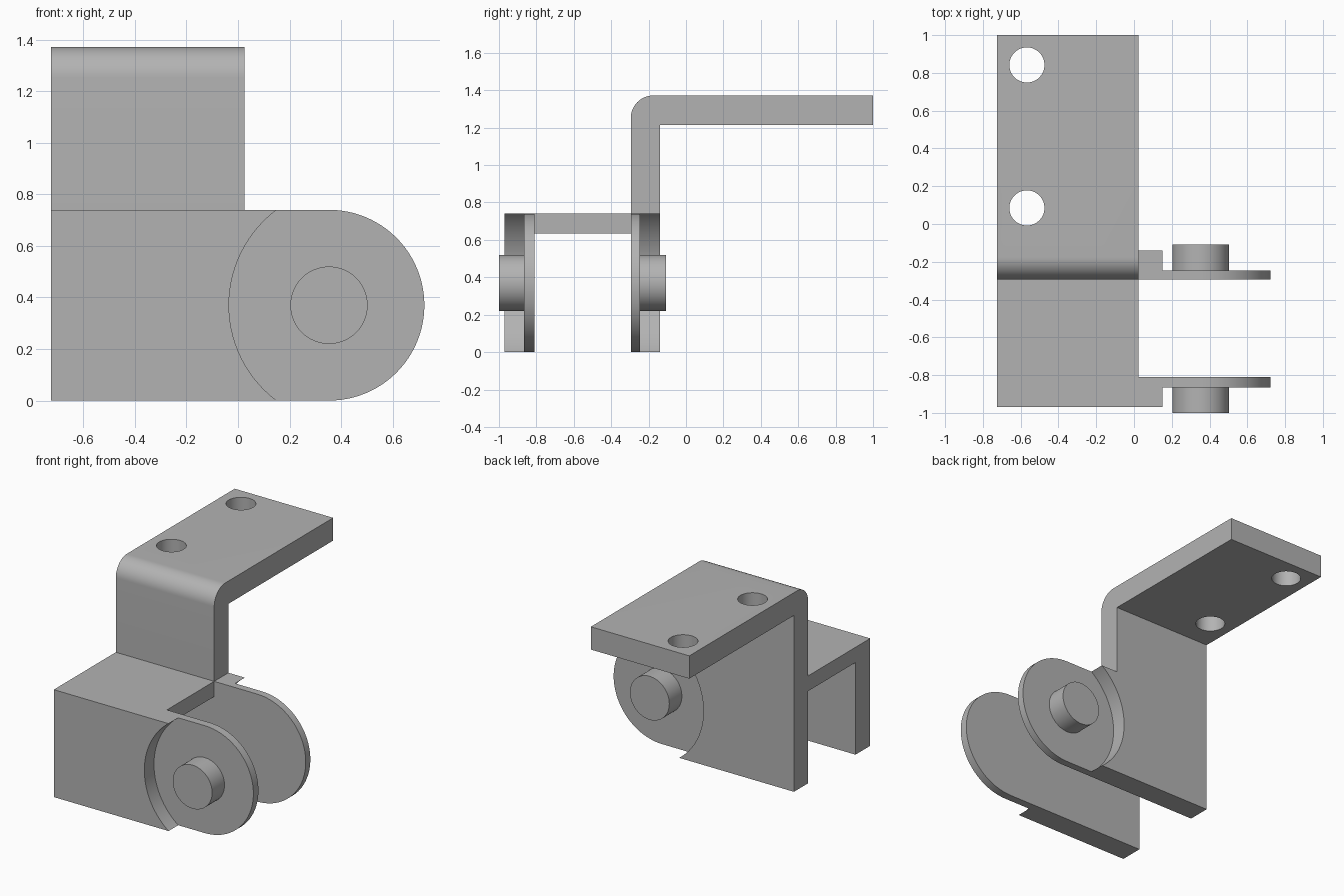
import bpy, bmesh
from math import pi, cos, sin, radians

cube = bpy.data.objects.get("Cube")
if cube:
    bpy.data.objects.remove(cube)

grey = bpy.data.materials.new("steel grey")
grey.use_nodes = True
COLOUR = (0.45, 0.45, 0.45, 1)
grey.diffuse_color = COLOUR
grey.node_tree.nodes["Principled BSDF"].inputs["Base Color"].default_value = COLOUR

LEFT, EDGE = -0.725, 0.025        # bracket width in x
FRONT, BACK = -0.97, -0.14        # outer faces of the two cheeks
INNER_F, INNER_B = -0.81, -0.295  # inner faces of the two cheeks
TOP, R = 0.74, 0.37               # cheek height and ear radius
EAR_X, PIN_R = 0.353, 0.15


def arc(cx, cy, r, start, end, n):
    angles = [radians(start + (end - start) * i / n) for i in range(n + 1)]
    return [(cx + r * cos(a), cy + r * sin(a)) for a in angles]


def prism(name, points, axis, lo, hi):
    """Extrude a 2D outline along one axis; the outline uses the other two."""
    def place(p, t):
        v = list(p)
        v.insert("xyz".index(axis), t)
        return v
    bm = bmesh.new()
    face = bm.faces.new([bm.verts.new(place(p, lo)) for p in points])
    ext = bmesh.ops.extrude_face_region(bm, geom=[face])
    for v in ext["geom"]:
        if isinstance(v, bmesh.types.BMVert):
            v.co["xyz".index(axis)] = hi
    bmesh.ops.recalc_face_normals(bm, faces=bm.faces)
    mesh = bpy.data.meshes.new(name)
    bm.to_mesh(mesh)
    bm.free()
    mesh.materials.append(grey)
    obj = bpy.data.objects.new(name, mesh)
    bpy.context.collection.objects.link(obj)
    return obj


def activate(obj):
    bpy.ops.object.select_all(action='DESELECT')
    obj.select_set(True)
    bpy.context.view_layer.objects.active = obj


def combine(body, tool, operation):
    activate(body)
    mod = body.modifiers.new("bool", 'BOOLEAN')
    mod.operation, mod.solver, mod.object = operation, 'EXACT', tool
    bpy.ops.object.modifier_apply(modifier=mod.name)
    bpy.data.objects.remove(tool)


def rect(a0, b0, a1, b1):
    return [(a0, b0), (a1, b0), (a1, b1), (a0, b1)]


def circle(cx, cy, r, n=64):
    return arc(cx, cy, r, 0, 360, n)[:-1]


# Clevis: rounded block hollowed into a channel with two ears
outline = [(LEFT, TOP), (LEFT, 0)] + arc(EAR_X, R, R, -90, 90, 48)
bracket = prism("bracket", outline, 'y', FRONT, BACK)
combine(bracket, prism("channel", rect(-1, -1, 1, 0.635), 'y', INNER_F, INNER_B), 'DIFFERENCE')
combine(bracket, prism("ear_gap", rect(EDGE, -1, 1, 1), 'y', INNER_F, INNER_B), 'DIFFERENCE')

# Round recesses that thin both ears from outside
for lo, hi in ((-1.2, -0.865), (-0.245, 0.1)):
    combine(bracket, prism("recess", circle(0.4275, R, 0.4625, 96), 'y', lo, hi), 'DIFFERENCE')

# Angled mounting arm with a rounded outer bend
arm_profile = ([(INNER_B, 0.68), (BACK, 0.68), (BACK, 1.215), (1, 1.215), (1, 1.372)]
               + arc(INNER_B + 0.12, 1.252, 0.12, 90, 180, 16))
combine(bracket, prism("arm", arm_profile, 'x', LEFT, EDGE), 'UNION')

# Screw holes
for y in (0.085, 0.842):
    combine(bracket, prism("hole", circle(-0.567, y, 0.093), 'z', 1, 1.6), 'DIFFERENCE')

# Clear leftover seams on flat faces
bm = bmesh.new()
bm.from_mesh(bracket.data)
bmesh.ops.dissolve_limit(bm, angle_limit=radians(0.3), verts=bm.verts, edges=bm.edges)
bm.to_mesh(bracket.data)
bm.free()

# Pivot pins on the outside of each ear
pins = [prism("front_pin", circle(EAR_X, R, PIN_R), 'y', -1, -0.85),
        prism("back_pin", circle(EAR_X, R, PIN_R), 'y', -0.26, -0.108)]

for obj in [bracket] + pins:
    activate(obj)
    bpy.ops.object.shade_smooth_by_angle(angle=radians(30))
